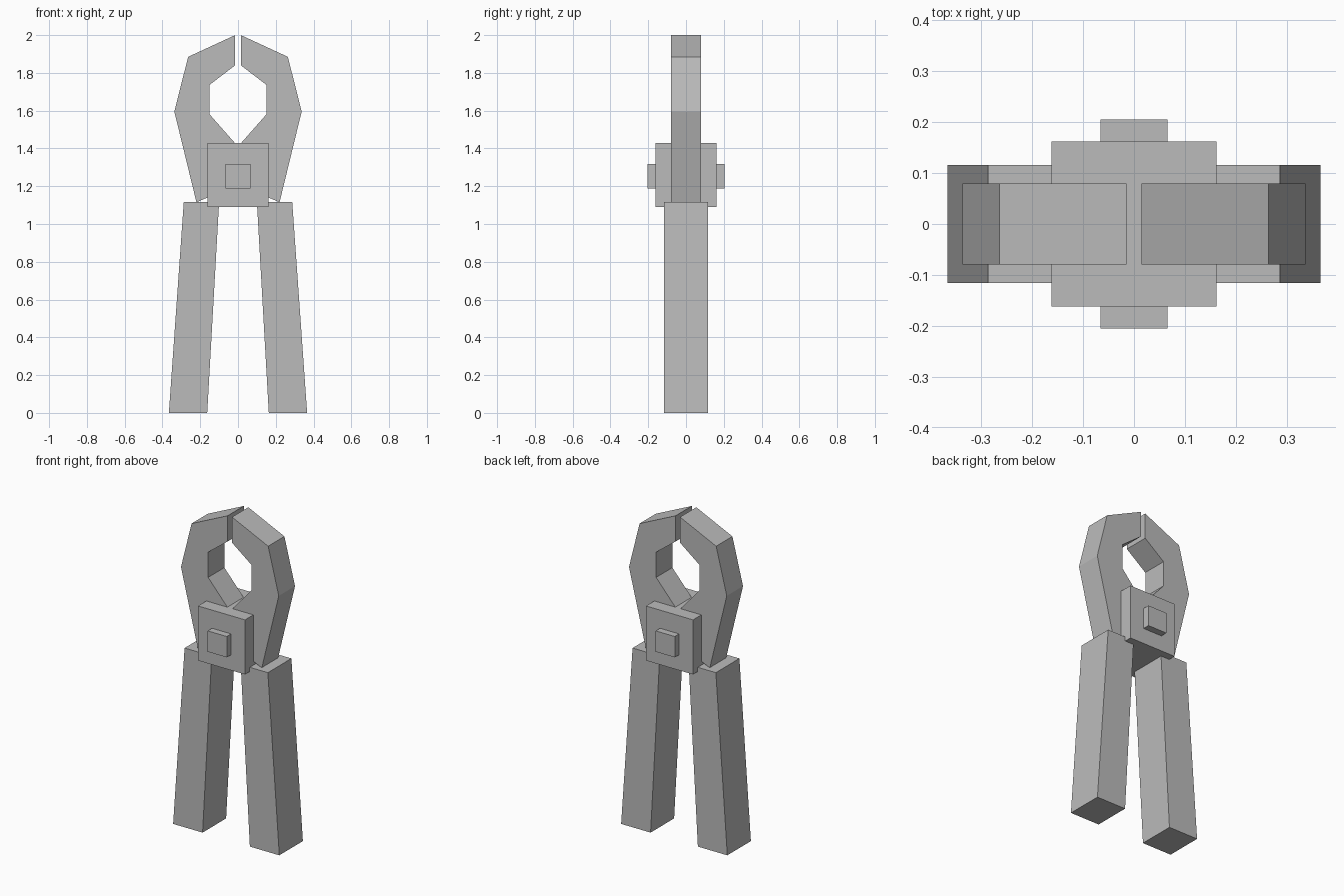
import bpy

if "Cube" in bpy.data.objects:
    bpy.data.objects.remove(bpy.data.objects["Cube"])

steel = bpy.data.materials.new("grey_steel")
steel.diffuse_color = (0.5, 0.5, 0.5, 1)
steel.use_nodes = True
steel.node_tree.nodes["Principled BSDF"].inputs["Base Color"].default_value = steel.diffuse_color


def prism(name, outline, half_depth, side=1):
    """Extrude an (x, z) outline through y; side=-1 mirrors it across x."""
    n = len(outline)
    verts = [(side * x, y, z) for y in (-half_depth, half_depth) for x, z in outline]
    faces = [list(range(n)), list(range(2 * n - 1, n - 1, -1))]
    faces += [[i, i + n, (i + 1) % n + n, (i + 1) % n] for i in range(n)]
    if side < 0:
        faces = [f[::-1] for f in faces]
    mesh = bpy.data.meshes.new(name)
    mesh.from_pydata(verts, [], faces)
    mesh.materials.append(steel)
    obj = bpy.data.objects.new(name, mesh)
    bpy.context.collection.objects.link(obj)
    return obj


def rect(half_width, z0, z1):
    return [(-half_width, z0), (half_width, z0), (half_width, z1), (-half_width, z1)]


# Outlines of the right side, counter-clockwise seen from the front
jaw = [(0.0, 1.21), (0.22, 1.115), (0.337, 1.595), (0.264, 1.885), (0.015, 2.0),
       (0.015, 1.84), (0.15, 1.737), (0.15, 1.58), (0.0, 1.41)]
handle = [(0.163, 0.0), (0.366, 0.0), (0.287, 1.117), (0.1, 1.117)]

# Jaws and handles, mirrored left and right
for label, side in (("right", 1), ("left", -1)):
    prism(label + "_jaw", jaw, 0.08, side)
    prism(label + "_handle", handle, 0.116, side)

# Pivot block with the square pin through it
prism("pivot_block", rect(0.162, 1.09, 1.43), 0.162)
prism("pivot_pin", rect(0.066, 1.187, 1.317), 0.205)
